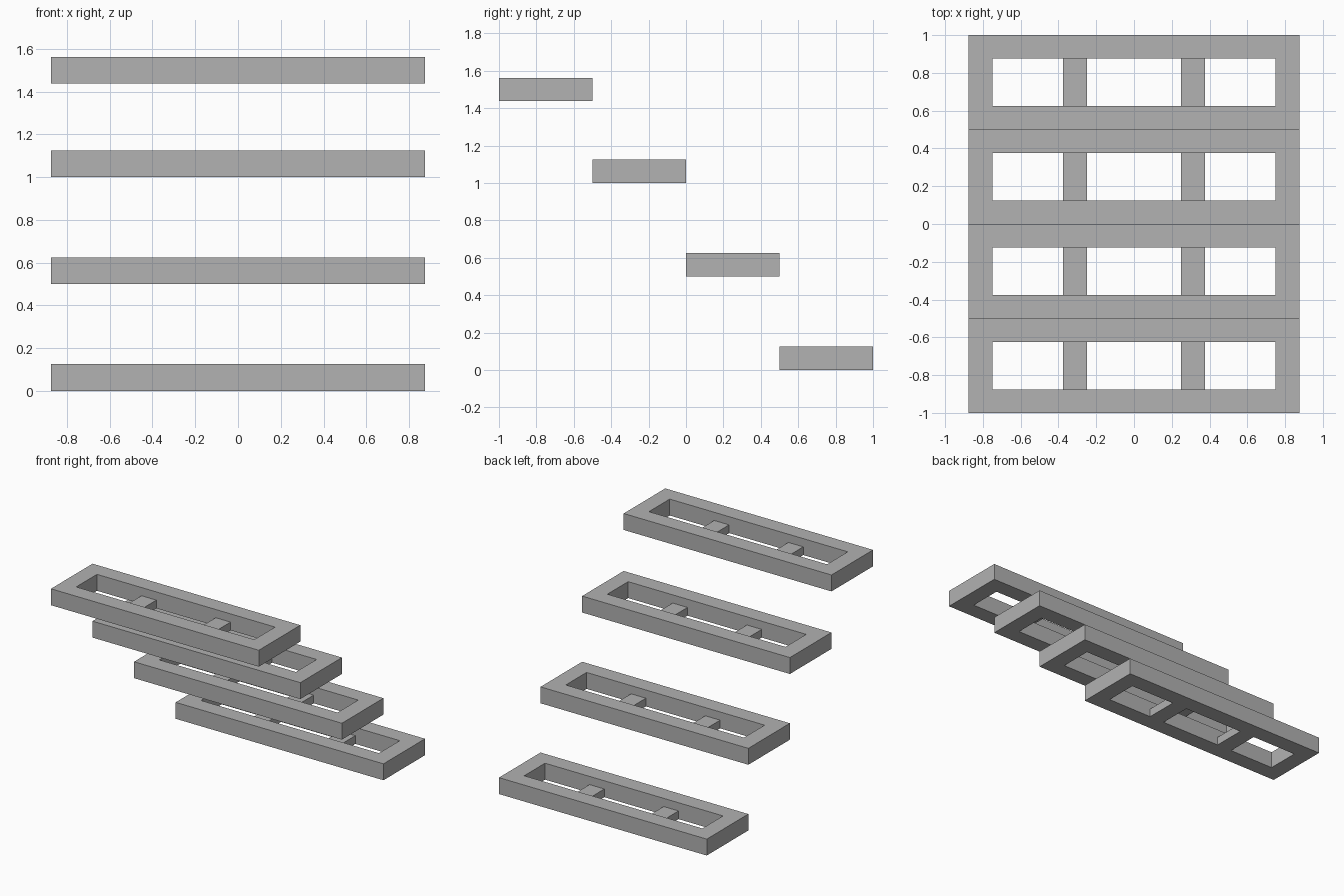
import bpy
import bmesh

if "Cube" in bpy.data.objects:
    bpy.data.objects.remove(bpy.data.objects["Cube"], do_unlink=True)

# One flat grey for everything
GREY = (0.445, 0.445, 0.445, 1.0)
grey = bpy.data.materials.new("plain_grey")
grey.use_nodes = True
grey.diffuse_color = GREY
grey.node_tree.nodes["Principled BSDF"].inputs["Base Color"].default_value = GREY

WIDTH, DEPTH, THICK, RIM = 1.75, 0.5, 0.125, 0.125
BAR_X, BAR_WIDTH, BAR_HEIGHT = 0.3125, 0.125, 0.0625


def rectangle(bm, width, depth):
    corners = ((-1, -1), (1, -1), (1, 1), (-1, 1))
    return [bm.verts.new((sx * width / 2, sy * depth / 2, 0)) for sx, sy in corners]


def extrude_mesh(name, bm, height):
    """Raise the flat faces into a closed solid."""
    raised = bmesh.ops.extrude_face_region(bm, geom=bm.faces[:], use_keep_orig=True)
    verts = [g for g in raised["geom"] if isinstance(g, bmesh.types.BMVert)]
    bmesh.ops.translate(bm, verts=verts, vec=(0, 0, height))
    bmesh.ops.recalc_face_normals(bm, faces=bm.faces[:])
    mesh = bpy.data.meshes.new(name)
    bm.to_mesh(mesh)
    bm.free()
    mesh.materials.append(grey)
    return mesh


def place(name, mesh, location):
    obj = bpy.data.objects.new(name, mesh)
    obj.location = location
    bpy.context.collection.objects.link(obj)


# Rectangular step frame with an open middle
bm = bmesh.new()
outer = rectangle(bm, WIDTH, DEPTH)
inner = rectangle(bm, WIDTH - 2 * RIM, DEPTH - 2 * RIM)
for i in range(4):
    j = (i + 1) % 4
    bm.faces.new((outer[i], outer[j], inner[j], inner[i]))
frame_mesh = extrude_mesh("step_frame", bm, THICK)

# Low crossbar spanning the opening, flush with the underside
bm = bmesh.new()
bm.faces.new(rectangle(bm, BAR_WIDTH, DEPTH - 2 * RIM))
bar_mesh = extrude_mesh("crossbar", bm, BAR_HEIGHT)

# Four floating steps, rising from back to front
for n, z in enumerate((0, 0.5, 1.0, 1.4375), start=1):
    y = 1.25 - n * DEPTH
    place(f"step_frame_{n}", frame_mesh, (0, y, z))
    for side, sign in (("left", 1), ("right", -1)):
        place(f"crossbar_{side}_{n}", bar_mesh, (sign * BAR_X, y, z))
